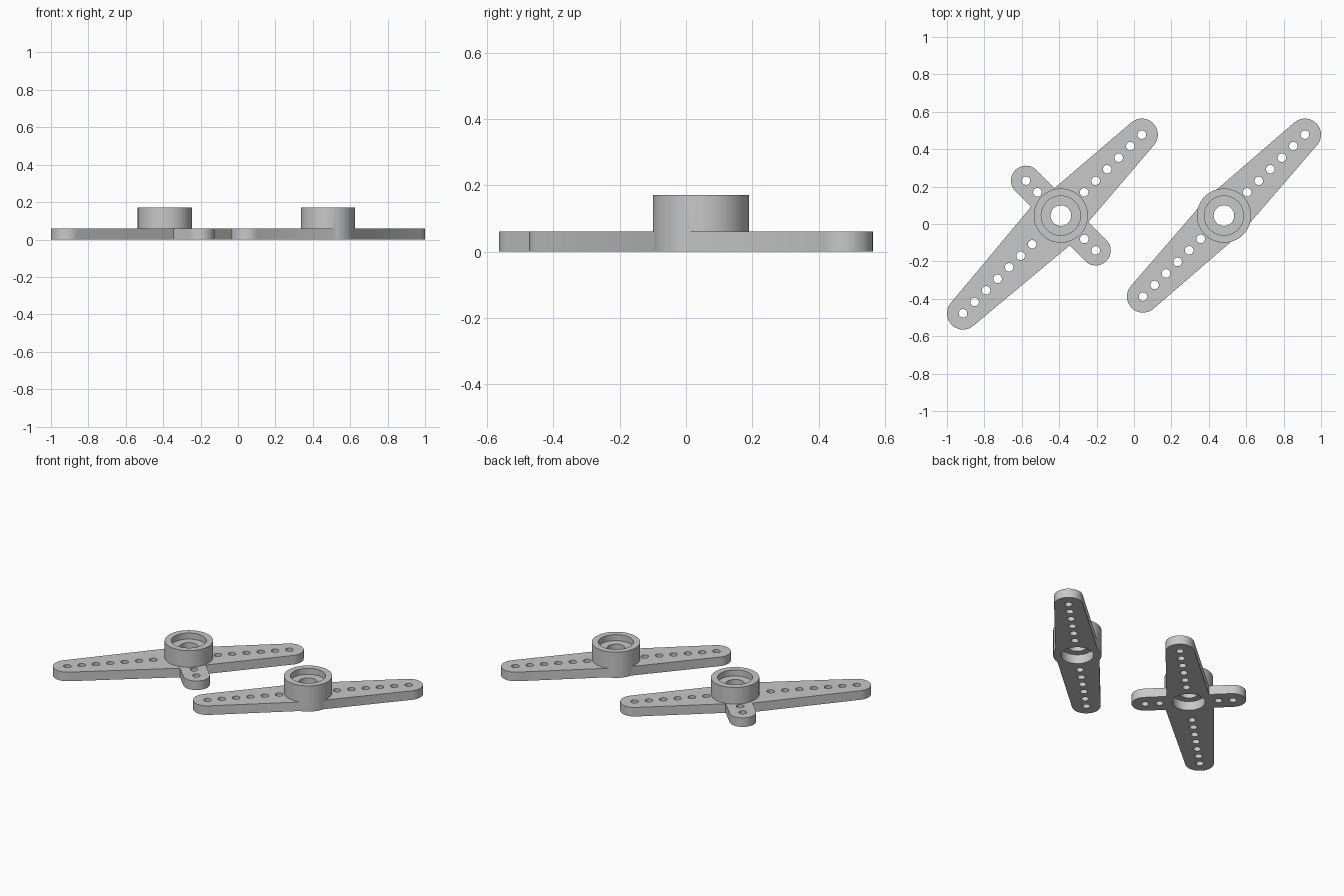
import bpy, bmesh
from math import sin, cos, pi, radians

cube = bpy.data.objects.get("Cube")
if cube:
    bpy.data.objects.remove(cube, do_unlink=True)

GREY = (0.58, 0.58, 0.58, 1)
plastic = bpy.data.materials.new("grey_plastic")
plastic.use_nodes = True
plastic.diffuse_color = GREY
plastic.node_tree.nodes["Principled BSDF"].inputs["Base Color"].default_value = GREY

PLATE_TOP, HUB_TOP = 0.06, 0.17
HUB_R, TIP_R, SIDE_R = 0.145, 0.086, 0.08
HOLE_R, PITCH = 0.023, 0.0872
SIDE_REACH = 0.264


def arc(cx, cy, r, facing, half, n=20):
    """Points on an arc centred on the facing angle (degrees)."""
    return [(cx + r * cos(radians(facing - half + 2 * half * i / n)),
             cy + r * sin(radians(facing - half + 2 * half * i / n))) for i in range(n + 1)]


def prism(bm, outline, z0, z1):
    """Closed straight-sided solid from a counter-clockwise outline."""
    low = [bm.verts.new((x, y, z0)) for x, y in outline]
    high = [bm.verts.new((x, y, z1)) for x, y in outline]
    bm.faces.new(low[::-1])
    bm.faces.new(high)
    for i in range(len(low)):
        j = (i + 1) % len(low)
        bm.faces.new((low[i], low[j], high[j], high[i]))


def circle(x, y, r, n):
    return [(x + r * cos(2 * pi * i / n), y + r * sin(2 * pi * i / n)) for i in range(n)]


def turned(bm, profile, n=64):
    """Closed turned solid from (radius, height) steps, bottom to top."""
    rings = [[bm.verts.new((x, y, z)) for x, y in circle(0, 0, r, n)] for r, z in profile]
    bm.faces.new(rings[0][::-1])
    bm.faces.new(rings[-1])
    for a, b in zip(rings, rings[1:]):
        for i in range(n):
            j = (i + 1) % n
            bm.faces.new((a[i], a[j], b[j], b[i]))


def add_object(name, bm):
    mesh = bpy.data.meshes.new(name)
    bm.to_mesh(mesh)
    bm.free()
    mesh.materials.append(plastic)
    obj = bpy.data.objects.new(name, mesh)
    bpy.context.collection.objects.link(obj)
    return obj


def combine(obj, other, operation):
    mod = obj.modifiers.new(operation.lower(), 'BOOLEAN')
    mod.operation, mod.solver, mod.object = operation, 'EXACT', other
    bpy.context.view_layer.objects.active = obj
    bpy.ops.object.modifier_apply(modifier=mod.name)
    bpy.data.objects.remove(other, do_unlink=True)


def make_horn(name, x, front_reach, front_holes, back_reach, back_holes, outline, side_holes):
    # Flat arm plate
    bm = bmesh.new()
    prism(bm, outline, 0, PLATE_TOP)
    horn = add_object(name, bm)

    # Round hub
    bm = bmesh.new()
    prism(bm, circle(0, 0, HUB_R, 64), 0, HUB_TOP)
    combine(horn, add_object("hub", bm), 'UNION')

    # Stepped bore and the rows of link holes
    bm = bmesh.new()
    turned(bm, [(0.098, -0.05), (0.098, 0.06), (0.055, 0.06), (0.055, 0.13),
                (0.105, 0.13), (0.105, 0.25)])
    spots = [(front_reach - PITCH * i, 0) for i in range(front_holes)]
    spots += [(PITCH * i - back_reach, 0) for i in range(back_holes)]
    spots += [(0, s * (SIDE_REACH - PITCH * i)) for s in (1, -1) for i in range(side_holes)]
    for u, v in spots:
        prism(bm, circle(u, v, HOLE_R, 20), -0.05, 0.11)
    cutter = add_object("hole_cutter", bm)
    cutter.hide_render = True
    combine(horn, cutter, 'DIFFERENCE')

    # Lay the arm along the diagonal
    horn.location = (x, 0.045, 0)
    horn.rotation_euler.z = pi / 4
    bpy.ops.object.select_all(action='DESELECT')
    horn.select_set(True)
    bpy.context.view_layer.objects.active = horn
    bpy.ops.object.shade_smooth_by_angle(angle=radians(30))


SHORT, LONG = 0.612, 0.74

# Four-armed horn: short front arm, long back arm, two stubby side arms
cross = arc(SHORT, 0, TIP_R, 0, 85.6)
cross += [(SIDE_R, 0.128)] + arc(0, SIDE_REACH, SIDE_R, 90, 90) + [(-SIDE_R, 0.146)]
cross += arc(-LONG, 0, TIP_R, 180, 85)
cross += [(-SIDE_R, -0.146)] + arc(0, -SIDE_REACH, SIDE_R, 270, 90) + [(SIDE_R, -0.128)]
make_horn("cross_horn", -0.391, SHORT, 6, LONG, 7, cross, 2)

# Two-armed horn: equal tapered arms
straight = arc(SHORT, 0, TIP_R, 0, 85.8) + [(0, 0.131)]
straight += arc(-SHORT, 0, TIP_R, 180, 85.8) + [(0, -0.131)]
make_horn("straight_horn", 0.481, SHORT, 6, SHORT, 6, straight, 0)
